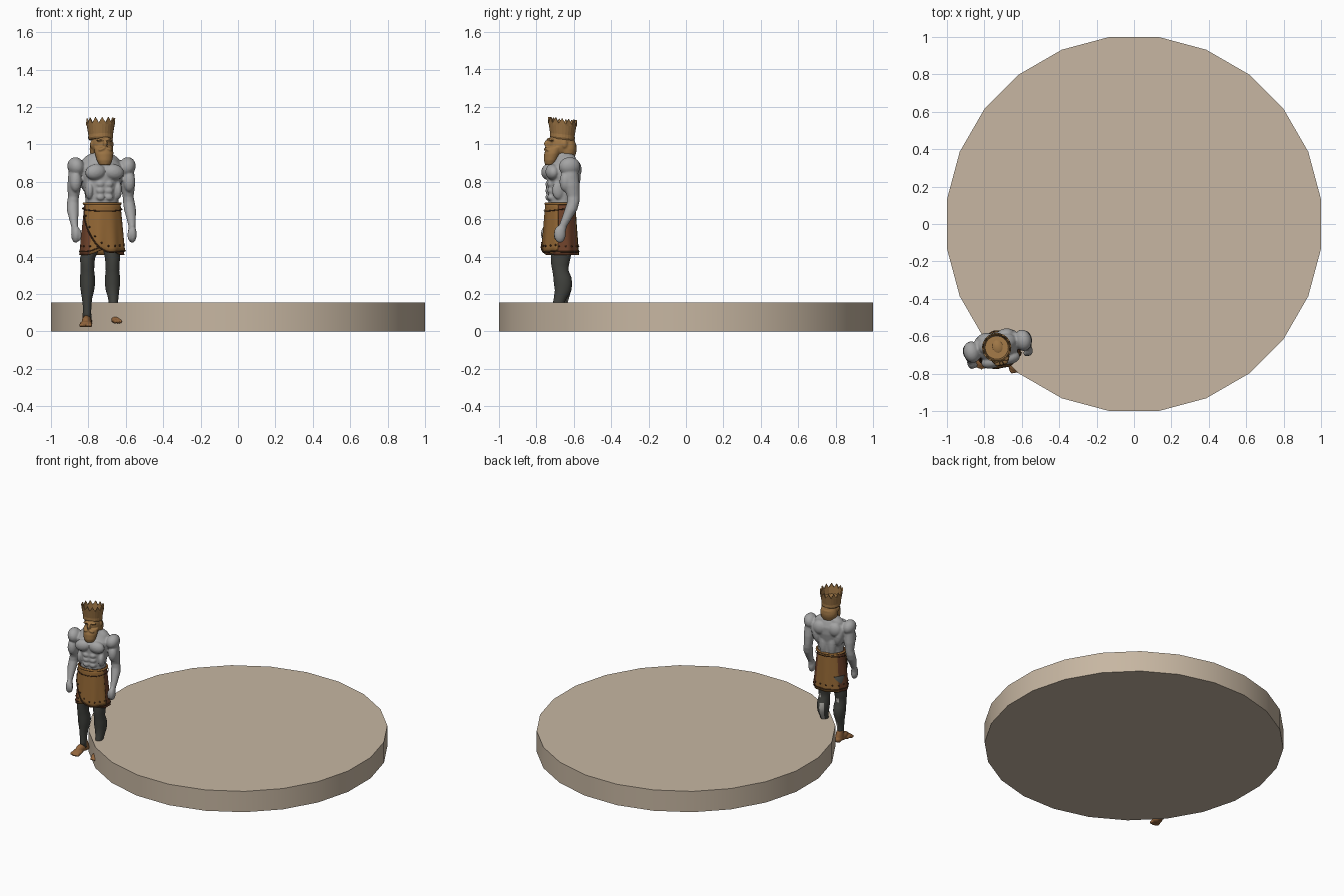
import bpy, bmesh, math
from mathutils import Matrix, Vector

if "Cube" in bpy.data.objects:
    bpy.data.objects.remove(bpy.data.objects["Cube"])

def material(name, rgb):
    m = bpy.data.materials.new(name)
    m.diffuse_color = (*rgb, 1)
    m.use_nodes = True
    m.node_tree.nodes["Principled BSDF"].inputs["Base Color"].default_value = m.diffuse_color
    return m

STONE = material("pale stone", (0.57, 0.47, 0.36))
GREY = material("silver grey", (0.37, 0.37, 0.37))
GOLD = material("dull gold", (0.34, 0.18, 0.06))
CLOTH = material("bronze cloth", (0.29, 0.135, 0.035))
RED = material("red brown cloth", (0.16, 0.055, 0.024))
DARK = material("dark trim", (0.07, 0.03, 0.012))
IRON = material("iron", (0.055, 0.057, 0.05))
CLAY = material("light patches", (0.42, 0.41, 0.38))
FOOT = material("foot brown", (0.29, 0.13, 0.045))

BODY = (-0.727, -0.665, 0)
TURN = math.radians(13)

def finish(name, bm, mats, loc=BODY, turn=TURN, voxel=0, smooth=True):
    bmesh.ops.recalc_face_normals(bm, faces=bm.faces)
    me = bpy.data.meshes.new(name)
    for f in bm.faces:
        f.smooth = smooth
    bm.to_mesh(me)
    bm.free()
    for m in mats:
        me.materials.append(m)
    ob = bpy.data.objects.new(name, me)
    bpy.context.collection.objects.link(ob)
    ob.location = loc
    ob.rotation_euler.z = turn
    if voxel:
        r = ob.modifiers.new("fuse", 'REMESH')
        r.mode = 'VOXEL'
        r.voxel_size = voxel
        r.use_smooth_shade = True
        s = ob.modifiers.new("soften", 'SMOOTH')
        s.iterations = 2
    return ob

def blob(bm, c, r, tilt=0):
    mat = Matrix.Translation(c) @ Matrix.Rotation(tilt, 4, 'Y') @ Matrix.Diagonal((*r, 1))
    bmesh.ops.create_uvsphere(bm, u_segments=20, v_segments=12, radius=1, matrix=mat)

def pair(bm, c, r, tilt=0):
    for s in (-1, 1):
        blob(bm, (s * c[0], c[1], c[2]), r, s * tilt)

def loft(bm, rings, n=24):
    """Closed tube through horizontal ellipses (x, y, z, rx, ry)."""
    loops = [[bm.verts.new((x + rx * math.cos(2 * math.pi * i / n),
                            y + ry * math.sin(2 * math.pi * i / n), z)) for i in range(n)]
             for x, y, z, rx, ry in rings]
    for a, b in zip(loops, loops[1:]):
        for i in range(n):
            bm.faces.new((a[i], a[(i + 1) % n], b[(i + 1) % n], b[i]))
    bm.faces.new(loops[0])
    bm.faces.new(loops[-1])

# round base
bm = bmesh.new()
bmesh.ops.create_cone(bm, cap_ends=True, segments=24, radius1=1.0086, radius2=1.0086, depth=0.155,
                      matrix=Matrix.Translation((0, 0, 0.0775)) @ Matrix.Rotation(math.radians(7.5), 4, 'Z'))
for v in bm.verts:      # keep a flat side on each axis
    a = math.radians(7.5 + 15 * round((math.degrees(math.atan2(v.co.y, v.co.x)) - 7.5) / 15))
    v.co.x, v.co.y = 1.0086 * math.cos(a), 1.0086 * math.sin(a)
base = finish("round_base", bm, [STONE], (0, 0, 0), 0)
bpy.context.view_layer.objects.active = base
base.select_set(True)
bpy.ops.object.shade_smooth_by_angle(angle=math.radians(30))

# torso and arms
bm = bmesh.new()
loft(bm, [(0, 0, .64, .088, .072), (0, 0, .70, .089, .068), (0, 0, .77, .099, .074), (0, .005, .83, .112, .082),
          (0, .01, .88, .115, .078), (0, .015, .92, .085, .058), (0, .01, .95, .046, .045), (0, 0, 1.0, .036, .04)])
pair(bm, (.05, -.062, .852), (.056, .036, .042), .15)      # chest
pair(bm, (.05, .025, .92), (.06, .042, .03), .45)          # upper shoulders
pair(bm, (.083, .035, .82), (.036, .05, .085), .2)         # side back
pair(bm, (.055, .062, .865), (.048, .034, .05))            # shoulder blades
pair(bm, (.03, .05, .74), (.03, .03, .09))                 # lower back
for z in (.787, .752, .717):
    pair(bm, (.023, -.066, z), (.023, .017, .018))         # belly rows
pair(bm, (.078, -.035, .755), (.022, .034, .05))
pair(bm, (.14, .012, .88), (.045, .058, .052), .3)         # shoulder caps
for s in (-1, 1):
    loft(bm, [(s * .138, .015, .89, .034, .04), (s * .145, .015, .83, .036, .044), (s * .147, .02, .78, .037, .045),
              (s * .15, .03, .72, .029, .034), (s * .154, .028, .69, .031, .033), (s * .157, .015, .65, .032, .034),
              (s * .158, -.01, .60, .024, .027), (s * .157, -.03, .56, .018, .022), (s * .156, -.04, .53, .02, .026)])
    blob(bm, (s * .155, -.045, .52), (.024, .032, .047))    # fist
    blob(bm, (s * .138, -.06, .515), (.012, .014, .032))    # thumb
pair(bm, (.147, -.012, .80), (.032, .032, .055))           # upper arm muscle
finish("torso_and_arms", bm, [GREY], voxel=.006)

# head, hair and beard
bm = bmesh.new()
blob(bm, (0, .003, 1.0), (.056, .072, .075))
blob(bm, (0, .033, .975), (.06, .048, .065))
loft(bm, [(0, .02, 1.0, .058, .06), (0, .03, .955, .058, .048), (0, .03, .925, .05, .038)])
loft(bm, [(0, -.035, .985, .052, .045), (0, -.05, .95, .05, .044), (0, -.06, .915, .042, .036),
          (0, -.064, .89, .03, .026)])
blob(bm, (0, -.078, 1.003), (.011, .018, .021))            # nose
pair(bm, (.024, -.062, 1.026), (.024, .014, .008), .15)    # brows
pair(bm, (.018, -.078, .975), (.022, .014, .009), .35)     # moustache
pair(bm, (.056, .005, 1.0), (.008, .014, .02))             # ears
finish("bearded_head", bm, [GOLD], voxel=.005)

# crown: flared wall with pointed rim and sunken top
bm = bmesh.new()
N = 26
def crown_ring(r, zfun):
    out = []
    for i in range(N):
        a = 2 * math.pi * i / N
        x, y = r * math.cos(a), r * math.sin(a)
        out.append(bm.verts.new((x - .006, y + .006, zfun(i) - .12 * y)))
    return out
rim = lambda i: 1.138 if i % 2 else 1.108
rings = [crown_ring(.062, lambda i: 1.025), crown_ring(.067, lambda i: 1.035), crown_ring(.066, lambda i: 1.052),
         crown_ring(.074, lambda i: 1.10), crown_ring(.078, rim), crown_ring(.07, rim),
         crown_ring(.062, lambda i: 1.065)]
for a, b in zip(rings, rings[1:]):
    for i in range(N):
        bm.faces.new((a[i], a[(i + 1) % N], b[(i + 1) % N], b[i]))
bm.faces.new(rings[0])
bm.faces.new(rings[-1])
finish("crown", bm, [GOLD], smooth=False)

# wrapped skirt
def skirt_point(a, z, off=0):
    t = (.69 - z) / .28
    k = off + .003 * t * math.sin(9 * a)
    return Vector(((.095 + .026 * t + k) * math.cos(a), -.004 + (.076 + .02 * t + k) * math.sin(a), z))

def cloth(name, a0, a1, hem, off, rule):
    bm = bmesh.new()
    n, rows = 64, 10
    grid = []
    for i in range(n + 1):
        a = a0 + (a1 - a0) * i / n
        grid.append([bm.verts.new(skirt_point(a, .69 + (hem(a) - .69) * j / rows, off)) for j in range(rows + 1)])
    for i in range(n):
        for j in range(rows):
            f = bm.faces.new((grid[i][j], grid[i + 1][j], grid[i + 1][j + 1], grid[i][j + 1]))
            f.material_index = rule(a0 + (a1 - a0) * (i + .5) / n)
    bmesh.ops.remove_doubles(bm, verts=bm.verts, dist=1e-5)
    ob = finish(name, bm, [CLOTH, RED])
    s = ob.modifiers.new("thickness", 'SOLIDIFY')
    s.thickness = .006

def under_hem(a):
    return .408 + .03 * max(0, -math.sin(a)) ** 6

A0, A1 = math.radians(-165), math.radians(-25)
def drape_hem(a):
    u = (a - A0) / (A1 - A0)
    return .62 - .20 * math.sin(min(u / .62, 1) * math.pi / 2) + .02 * max(0, u - .62)

cloth("skirt", -math.pi, math.pi, under_hem, 0, lambda a: 1 if abs(math.cos(a)) > .72 else 0)
cloth("front_drape", A0, A1, drape_hem, .006, lambda a: 0)

def cord(name, pts, r, mat, closed=False):
    cu = bpy.data.curves.new(name, 'CURVE')
    cu.dimensions = '3D'
    cu.bevel_depth = r
    cu.bevel_resolution = 2
    sp = cu.splines.new('POLY')
    sp.points.add(len(pts) - 1)
    for p, q in zip(sp.points, pts):
        p.co = (*q, 1)
    sp.use_cyclic_u = closed
    cu.materials.append(mat)
    ob = bpy.data.objects.new(name, cu)
    bpy.context.collection.objects.link(ob)
    ob.location, ob.rotation_euler.z = BODY, TURN

turns = [2 * math.pi * i / 48 for i in range(48)]
cord("belt", [skirt_point(a, .683, .003) for a in turns], .007, CLOTH, True)
cord("belt_line", [skirt_point(a, .655 + .012 * math.sin(a), .008) for a in turns], .003, DARK, True)
cord("hem_line", [skirt_point(a, under_hem(a) + .018, .001) for a in turns], .003, DARK, True)
arc = [A0 + (A1 - A0) * i / 40 for i in range(41)]
cord("drape_edge", [skirt_point(a, drape_hem(a) + .003, .007) for a in arc], .004, DARK)

# studs along the drape and the hem
bm = bmesh.new()
for a in arc[3:39:5]:
    blob(bm, skirt_point(a, drape_hem(a) + .035, .008), (.005, .005, .005))
for a in turns[::3]:
    blob(bm, skirt_point(a, .455, .001), (.005, .005, .005))
finish("studs", bm, [DARK])

# legs, with pale patches on the shins
def leg(name, rings, patch):
    bm = bmesh.new()
    loft(bm, rings, 32)
    for f in bm.faces:
        c, d = f.calc_center_median(), f.normal
        f.normal_update()
        f.material_index = 1 if patch(c.z, math.degrees(math.atan2(f.normal.y, f.normal.x))) else 0
    finish(name, bm, [IRON, CLAY], turn=0)

def shin(x0, x1, x2, dy, low):
    """Thigh to ankle rings for one leg."""
    return [(x0, 0, .52, .05, .06), (x0, 0, .44, .045, .058), (x1, -.005, .39, .04, .052),
            (x1, -.008, .355, .037, .047), (x1, -.006, .325, .036, .043), (x1, .004, .29, .04, .048),
            (x1, .008, .255, .041, .049), (x1, .008, .22, .036, .044), (x2, dy * .4 + .005, .18, .028, .035),
            (x2, dy * .7, .14, .023, .029), (x2, dy, .10, .022, .027), (x2, dy, low, .024, .03)]

leg("left_leg", shin(-.06, -.078, -.08, 0, .055),
    lambda z, a: (.32 < z < .36 and -110 < a < -65) or (.1 < z < .16 and -125 < a < -85))
leg("right_leg", shin(.05, .056, .06, -.028, .075),
    lambda z, a: (.12 < z < .30 and -85 < a < -35) or (.32 < z < .36 and -120 < a < -90))

# bare feet
def foot(name, loc, turn):
    bm = bmesh.new()
    loft(bm, [(0, .01, .022, .027, .04), (0, .008, .06, .024, .032), (0, .004, .085, .022, .027)])
    blob(bm, (0, .025, .024), (.025, .028, .024))
    blob(bm, (0, -.02, .032), (.026, .055, .03))
    blob(bm, (0, -.06, .018), (.034, .04, .018))
    for i in range(5):
        blob(bm, (-.026 + .013 * i, -.094 + .004 * abs(i - 2), .011), (.0085, .02, .011))
    finish(name, bm, [FOOT], loc, turn, voxel=.004)

foot("left_foot", (-.808, -.665, .022), math.radians(-4))
foot("right_foot", (-.667, -.692, .042), math.radians(23))
